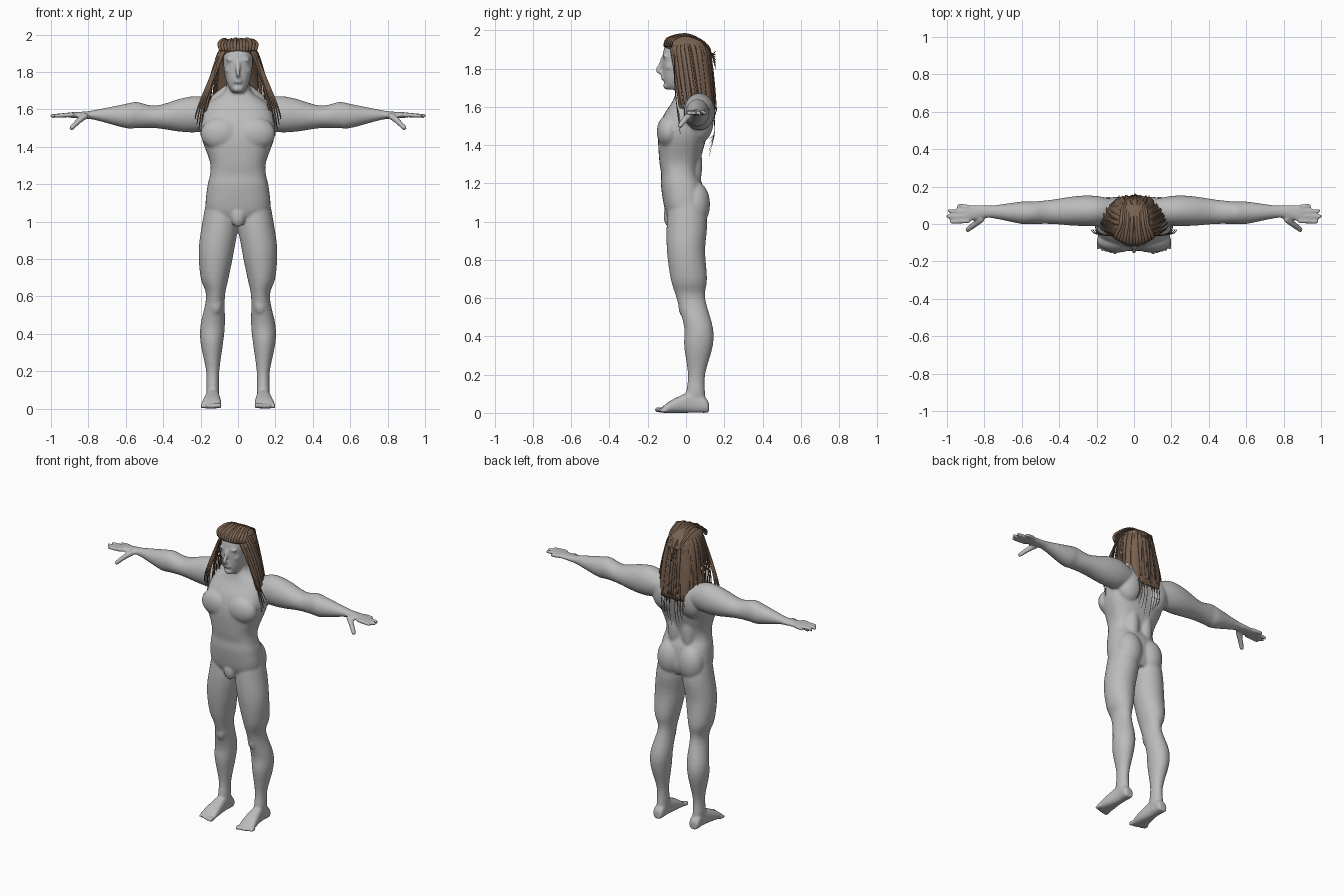
import bpy, bmesh, math, random
from mathutils import Vector, Matrix

random.seed(4)
if "Cube" in bpy.data.objects:
    bpy.data.objects.remove(bpy.data.objects["Cube"])


def material(name, rgb):
    mat = bpy.data.materials.new(name)
    mat.use_nodes = True
    mat.diffuse_color = (*rgb, 1)
    mat.node_tree.nodes["Principled BSDF"].inputs["Base Color"].default_value = (*rgb, 1)
    return mat


skin = material("grey skin", (.5, .5, .5))
brown = material("brown hair", (.19, .12, .08))


def spline(rows, steps=4):
    """Smooth resampling of equal-length rows."""
    out = []
    last = len(rows) - 1
    for i in range(last):
        before, start, end, after = (rows[min(max(k, 0), last)] for k in range(i - 1, i + 3))
        for step in range(steps):
            t = step / steps
            ease_in, ease_out = t * (1 - t) ** 2, t * t * (1 - t)
            blend = t * t * (3 - 2 * t)
            out.append([p + (q - p) * blend + (q - o) / 2 * ease_in - (r - p) / 2 * ease_out
                        for o, p, q, r in zip(before, start, end, after)])
    return out + [list(rows[-1])]


def skin_rings(bm, rings):
    rings = [[bm.verts.new(point) for point in ring] for ring in rings]
    for lower, upper in zip(rings, rings[1:]):
        for i in range(len(lower)):
            bm.faces.new((lower[i - 1], lower[i], upper[i], upper[i - 1]))
    bm.faces.new(rings[0][::-1])
    bm.faces.new(rings[-1])


def oval(count, roundness=1):
    """Unit circle, squarer when roundness is below one."""
    def soften(value):
        return math.copysign(abs(value) ** roundness, value)
    angles = [math.tau * i / count for i in range(count)]
    return [(soften(math.cos(angle)), soften(math.sin(angle))) for angle in angles]


def loft(bm, axis, rows, side=1, roundness=1):
    """Oval sections along an axis: position, then min and max on the other two axes."""
    rings = []
    for pos, u_min, u_max, v_min, v_max in spline(rows):
        ring = []
        for cosine, sine in oval(32, roundness):
            u = (u_min + u_max + (u_max - u_min) * cosine) / 2
            v = (v_min + v_max + (v_max - v_min) * sine) / 2
            x, y, z = {"x": (pos, u, v), "y": (u, pos, v), "z": (u, v, pos)}[axis]
            ring.append((x * side, y, z))
        rings.append(ring)
    skin_rings(bm, rings)


def column(bm, rows):
    """Symmetric upright loft: height, half width, front, back."""
    loft(bm, "z", [(z, -half, half, front, back) for z, half, front, back in rows], 1, .8)


def sweep(bm, points, across, width, thick, tip):
    """Oval tube or ribbon along a path, narrowing to the tip."""
    path = [Vector(point) for point in spline(points)]
    rings = []
    for i, point in enumerate(path):
        tangent = (path[min(i + 1, len(path) - 1)] - path[max(i - 1, 0)]).normalized()
        u = Vector(across)
        u = (u - tangent * u.dot(tangent)).normalized()
        v = tangent.cross(u)
        scale = 1 + (tip - 1) * (i / (len(path) - 1)) ** 2
        rings.append([point + (u * width * cosine + v * thick * sine) * scale
                      for cosine, sine in oval(8)])
    skin_rings(bm, rings)


def blob(bm, centre, radii):
    bmesh.ops.create_icosphere(bm, subdivisions=3, radius=1,
                               matrix=Matrix.LocRotScale(Vector(centre), None, Vector(radii)))


def finish(name, bm, mat):
    bmesh.ops.recalc_face_normals(bm, faces=bm.faces)
    mesh = bpy.data.meshes.new(name)
    bm.to_mesh(mesh)
    bm.free()
    mesh.materials.append(mat)
    mesh.polygons.foreach_set("use_smooth", [True] * len(mesh.polygons))
    part = bpy.data.objects.new(name, mesh)
    bpy.context.collection.objects.link(part)
    return part


ACROSS, DEPTH = (1, 0, 0), (0, 1, 0)

# Torso and neck
bm = bmesh.new()
column(bm, [(1, .1, -.08, .08), (1.06, .17, -.11, .1), (1.18, .165, -.13, .09),
            (1.25, .15, -.13, .065), (1.32, .15, -.14, .075), (1.45, .195, -.145, .11),
            (1.55, .195, -.12, .135), (1.63, .16, -.07, .13), (1.7, .07, -.05, .1),
            (1.8, .06, -.05, .08)])
blob(bm, (0, -.087, 1.03), (.04, .03, .06))

# Head, nose, lips and chin
column(bm, [(1.69, .03, -.09, -.03), (1.72, .05, -.11, 0), (1.78, .07, -.12, .07),
            (1.88, .08, -.12, .1), (1.94, .06, -.1, .08), (1.96, .03, -.06, .04)])
sweep(bm, [(0, -.118, 1.86), (0, -.132, 1.82), (0, -.148, 1.79), (0, -.12, 1.775)],
      ACROSS, .013, .012, 1)
for lip in (1.745, 1.758):
    blob(bm, (0, -.115, lip), (.025, .017, .006))
blob(bm, (0, -.1, 1.71), (.03, .02, .02))

for side in (1, -1):
    # Chest, shoulder blade, loin, buttock and trapezius
    blob(bm, (side * .09, -.09, 1.47), (.11, .063, .09))
    blob(bm, (side * .1, .07, 1.53), (.09, .075, .12))
    blob(bm, (side * .05, .035, 1.3), (.05, .05, .16))
    blob(bm, (side * .08, .05, 1.09), (.085, .076, .12))
    sweep(bm, [(side * .12, .07, 1.64), (side * .04, .05, 1.71)], ACROSS, .04, .04, .8)

    # Brow ridge, eye and cheek
    blob(bm, (side * .035, -.108, 1.865), (.032, .014, .009))
    blob(bm, (side * .032, -.104, 1.842), (.014, .013, .007))
    blob(bm, (side * .05, -.08, 1.81), (.02, .026, .02))

    # Leg and kneecap
    loft(bm, "z", [(1.16, .03, .16, -.08, .08), (1, 0, .19, -.1, .11), (.85, .02, .21, -.1, .1),
                   (.7, .05, .2, -.08, .11), (.6, .07, .17, -.05, .1), (.45, .07, .2, -.01, .14),
                   (.35, .08, .2, -.01, .14), (.2, .1, .17, .01, .1), (.1, .1, .17, 0, .1),
                   (.02, .1, .16, 0, .11)], side)
    blob(bm, (side * .12, -.012, .56), (.035, .028, .06))

    # Foot and toes
    loft(bm, "y", [(.12, .11, .16, 0, .05), (.1, .1, .17, 0, .08), (.03, .1, .17, 0, .11),
                   (-.07, .09, .19, 0, .07), (-.12, .09, .2, 0, .035)], side, .8)
    for toe in range(5):
        size = .016 - .001 * toe
        blob(bm, (side * (.1 + .023 * toe), .006 * toe - .14, size), (size * .8, .026, size))

    # Arm and palm
    loft(bm, "x", [(.1, .01, .13, 1.51, 1.63), (.2, -.01, .15, 1.48, 1.67),
                   (.3, -.01, .15, 1.48, 1.66), (.44, 0, .13, 1.5, 1.62),
                   (.54, 0, .12, 1.5, 1.64), (.6, 0, .12, 1.5, 1.63),
                   (.75, .03, .1, 1.54, 1.6), (.81, .03, .1, 1.55, 1.59),
                   (.9, .01, .1, 1.555, 1.585)], side)

    # Fingers fanning out from the palm, and thumb
    for finger, reach in enumerate((.985, 1.005, .995, .945)):
        root = .016 + .025 * finger
        tip = .01 + .03 * finger
        sweep(bm, [(side * .88, root, 1.572), (side * reach, tip, 1.565)], DEPTH, .013, .014, .8)
    sweep(bm, [(side * .81, .03, 1.57), (side * .85, 0, 1.54), (side * .895, -.035, 1.495)],
          DEPTH, .02, .018, .7)

body = finish("body", bm, skin)
remesh = body.modifiers.new("blend parts", "REMESH")
remesh.mode = "VOXEL"
remesh.voxel_size = .007
remesh.use_smooth_shade = True
soften = body.modifiers.new("soften joins", "SMOOTH")
soften.factor = .5
soften.iterations = 8

# Hair mass under the strands
bm = bmesh.new()
column(bm, [(1.54, .1, .11, .15), (1.7, .11, .06, .14), (1.85, .1, -.03, .125),
            (1.91, .09, -.112, .11), (1.94, .08, -.1, .1), (1.97, .04, -.06, .05)])
finish("hair_mass", bm, brown)

# Strands hanging around the back and sides
bm = bmesh.new()
count = 54
for i in range(count):
    angle = math.radians(280 * (i / (count - 1) - .5))
    swell = random.uniform(.97, 1.05)
    length = random.uniform(.38, .48)
    points = []
    for step in range(5):
        t = step / 4
        turn = angle * (1 - .28 * t)
        points.append((.18 * swell * math.sqrt(t) * math.sin(turn),
                       .153 * swell * t ** .25 * math.cos(turn),
                       1.972 - length * t ** 1.5))
    sweep(bm, points, (math.cos(angle), -math.sin(angle), 0), .014, .004, .4)

# Strands swept back over the crown into a short tail
for i in range(13):
    x = .09 * (i / 6 - 1)
    edge = 4 * x * x - .112
    rise = random.uniform(0, .008)
    sweep(bm, [(x, edge, 1.915), (x * 1.1, edge + .015, 1.95 + rise), (x * .8, 0, 1.972 + rise),
               (x * .7, .08, 1.945), (x * .4, .13, 1.88), (x * .1, .155, 1.8 + abs(x))],
          ACROSS, .011, .006, .25)

# Loose wisps in front of the shoulders and down the back
for side in (1, -1):
    for wisp in range(4):
        drift = .01 * wisp
        sweep(bm, [(side * .1, -.06, 1.88), (side * (.14 + drift / 2), -.06, 1.75),
                   (side * (.18 + drift), -.05, 1.62),
                   (side * (.2 + drift), -.03, 1.46 + 3 * drift)],
              ACROSS, .007, .003, .2)
        x = side * (.02 + 2 * drift)
        sweep(bm, [(x, .14, 1.58), (x, .15, 1.47), (x, .12, 1.34 + 3 * drift)],
              ACROSS, .003, .002, .2)
finish("hair_strands", bm, brown)
